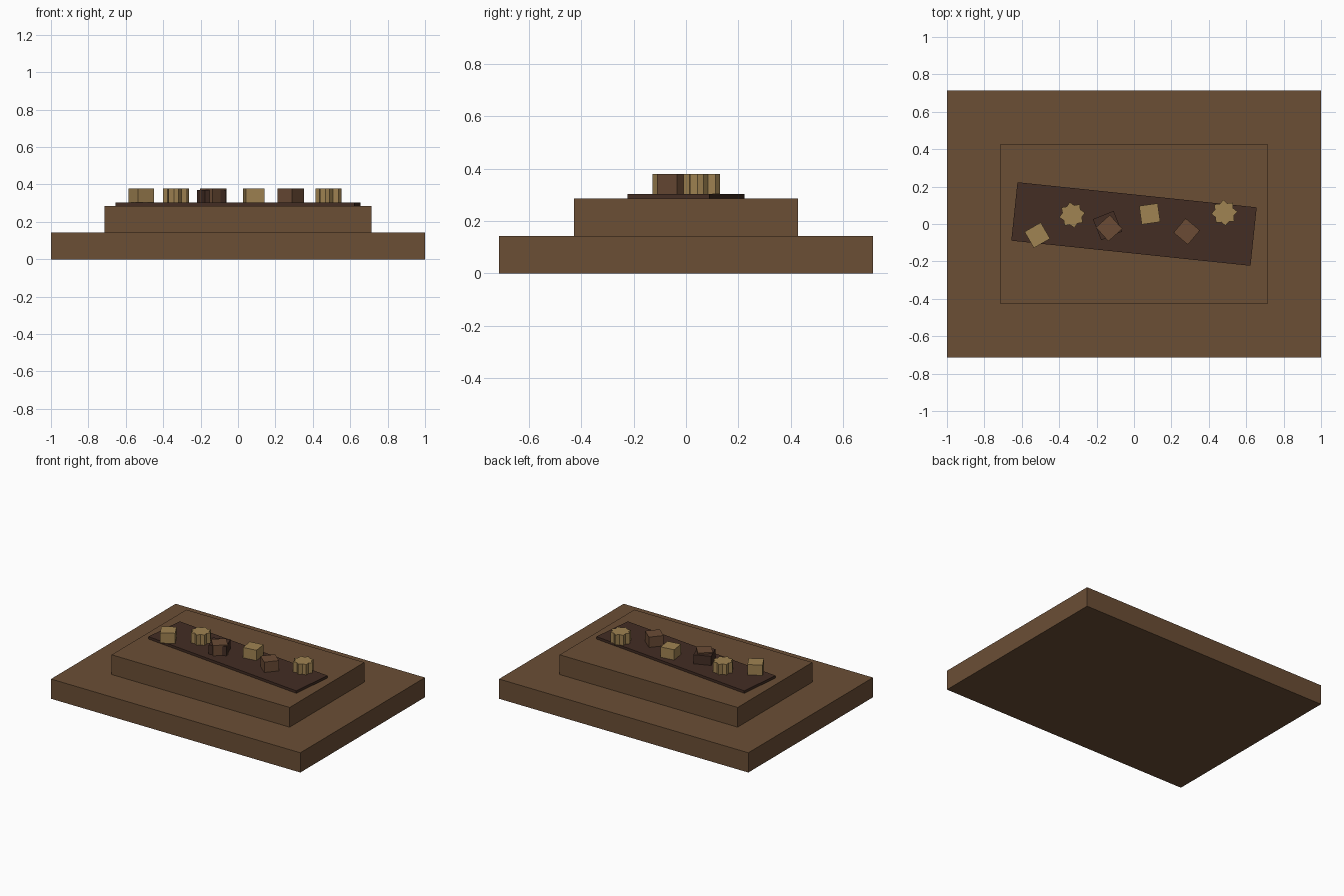
import bpy
import bmesh
import math
from math import cos, sin, pi, radians

cube = bpy.data.objects.get("Cube")
if cube:
    bpy.data.objects.remove(cube, do_unlink=True)


def make_material(name, colour):
    mat = bpy.data.materials.new(name)
    mat.use_nodes = True
    rgba = (*colour, 1)
    mat.diffuse_color = rgba
    mat.node_tree.nodes["Principled BSDF"].inputs["Base Color"].default_value = rgba
    return mat


wood = make_material("brown wood", (0.147, 0.077, 0.036))
dark = make_material("dark wood", (0.056, 0.026, 0.017))
tan = make_material("tan wood", (0.352, 0.227, 0.084))
russet = make_material("russet wood", (0.147, 0.071, 0.036))


def prism(name, outline, x, y, low, high, turn, mat):
    """Extrude a flat outline upward, turned about its own centre."""
    bm = bmesh.new()
    face = bm.faces.new([bm.verts.new((px, py, 0)) for px, py in outline])
    top = bmesh.ops.extrude_face_region(bm, geom=[face])["geom"]
    for v in top:
        if isinstance(v, bmesh.types.BMVert):
            v.co.z = high - low
    bmesh.ops.recalc_face_normals(bm, faces=bm.faces[:])
    mesh = bpy.data.meshes.new(name)
    bm.to_mesh(mesh)
    bm.free()
    mesh.materials.append(mat)
    obj = bpy.data.objects.new(name, mesh)
    obj.location = (x, y, low)
    obj.rotation_euler.z = radians(turn)
    bpy.context.collection.objects.link(obj)
    return obj


def rect(w, d):
    return [(sx * w / 2, sy * d / 2) for sx, sy in ((-1, -1), (1, -1), (1, 1), (-1, 1))]


def star(points, outer, inner):
    radii = [outer, inner] * points
    return [(r * cos(i * pi / points), r * sin(i * pi / points)) for i, r in enumerate(radii)]


# Stepped base and the slanted board
STEP, BOARD, TOP = 0.143, 0.286, 0.304
prism("base", rect(2, 1.428), 0, 0, 0, STEP, 0, wood)
prism("plinth", rect(1.428, 0.856), 0, 0, STEP, BOARD, 0, wood)
prism("board", rect(1.286, 0.314), 0, 0, BOARD, TOP, -6, dark)

# Row of pieces on the board
block = rect(0.1, 0.1)
cog = star(8, 0.07, 0.053)
pieces = [
    ("left_tan_block", block, -0.517, -0.06, 30, tan),
    ("left_star", cog, -0.331, 0.048, 10, tan),
    ("left_russet_block", block, -0.133, -0.022, 42, russet),
    ("middle_tan_block", block, 0.084, 0.054, 8, tan),
    ("right_russet_block", block, 0.282, -0.04, 50, russet),
    ("right_star", cog, 0.483, 0.06, 5, tan),
]
for name, outline, x, y, turn, mat in pieces:
    prism(name, outline, x, y, TOP, 0.379, turn, mat)

# Dark block sharing a place with the left russet block
prism("dark_block", rect(0.12, 0.12), -0.142, -0.008, TOP, 0.37, 22, dark)
